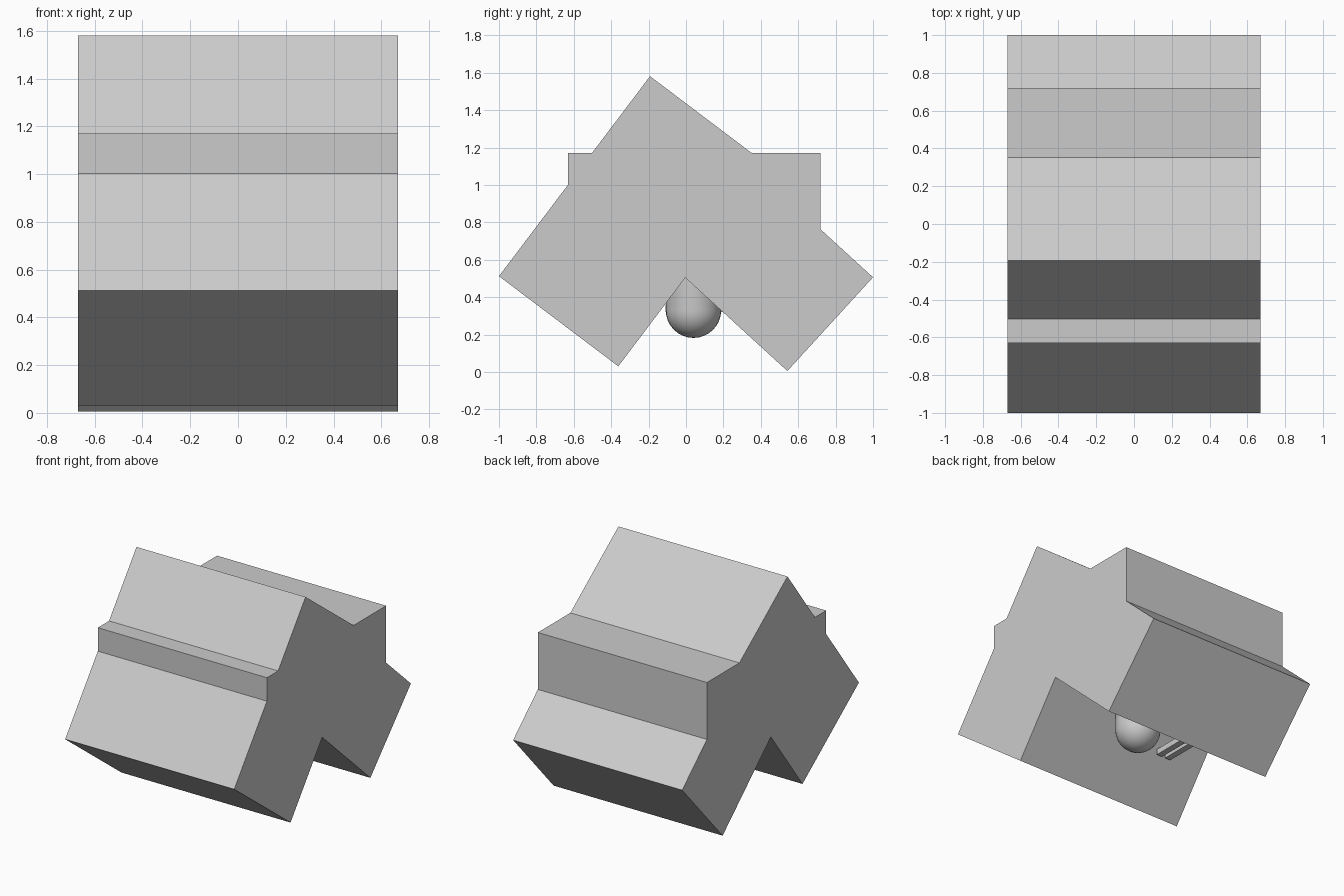
import bpy, math
from mathutils import Vector

if "Cube" in bpy.data.objects:
    bpy.data.objects.remove(bpy.data.objects["Cube"])


def box(name, center, size, tilt=0.0):
    bpy.ops.mesh.primitive_cube_add(size=1, location=center, rotation=(tilt, 0, 0))
    ob = bpy.context.object
    ob.name = name
    ob.scale = size
    return ob


def slab(name, corner, edge_end, length):
    """Wide block whose short lower edge runs corner -> edge_end in the yz plane."""
    a, b = Vector(corner), Vector(edge_end)
    edge = b - a
    up = Vector((-edge.y, edge.x)).normalized() * length
    mid = (a + b + up) / 2
    return box(name, (0, mid.x, mid.y), (1.34, edge.length, length),
               math.atan2(edge.y, edge.x))


# Three crossing blocks
box("level_block", (0, 0.045, 0.84), (1.34, 1.35, 0.66))
slab("front_tilted_block", (-1.0, 0.512), (-0.362, 0.03), 1.34)
slab("rear_tilted_block", (0.542, 0.005), (1.0, 0.506), 1.33)

# Rounded core hanging in the notch, made from a revolved profile
profile = [(0.148, 0.7), (0.148, 0.33)]
profile += [(0.148 * math.cos(t), 0.33 - 0.148 * math.sin(t))
            for t in (math.pi / 2 * i / 8 for i in range(1, 8))]
sides = 32
verts = [(r * math.cos(2 * math.pi * k / sides), r * math.sin(2 * math.pi * k / sides), z)
         for r, z in profile for k in range(sides)]
verts.append((0, 0, 0.182))
faces = [(i * sides + k, (i + 1) * sides + k,
          (i + 1) * sides + (k + 1) % sides, i * sides + (k + 1) % sides)
         for i in range(len(profile) - 1) for k in range(sides)]
last = (len(profile) - 1) * sides
faces += [(last + k, len(verts) - 1, last + (k + 1) % sides) for k in range(sides)]
faces.append(tuple(range(sides)))
mesh = bpy.data.meshes.new("round_core")
mesh.from_pydata(verts, [], faces)
core = bpy.data.objects.new("round_core", mesh)
core.location.y = 0.04
bpy.context.collection.objects.link(core)
bpy.ops.object.select_all(action='DESELECT')
core.select_set(True)
bpy.context.view_layer.objects.active = core
bpy.ops.object.shade_smooth_by_angle(angle=math.radians(40))

# Small crossbars beside the core
for i, x in enumerate((-0.31, -0.38)):
    box(f"crossbar_{i + 1}", (x, 0.05, 0.34), (0.045, 0.32, 0.04))
